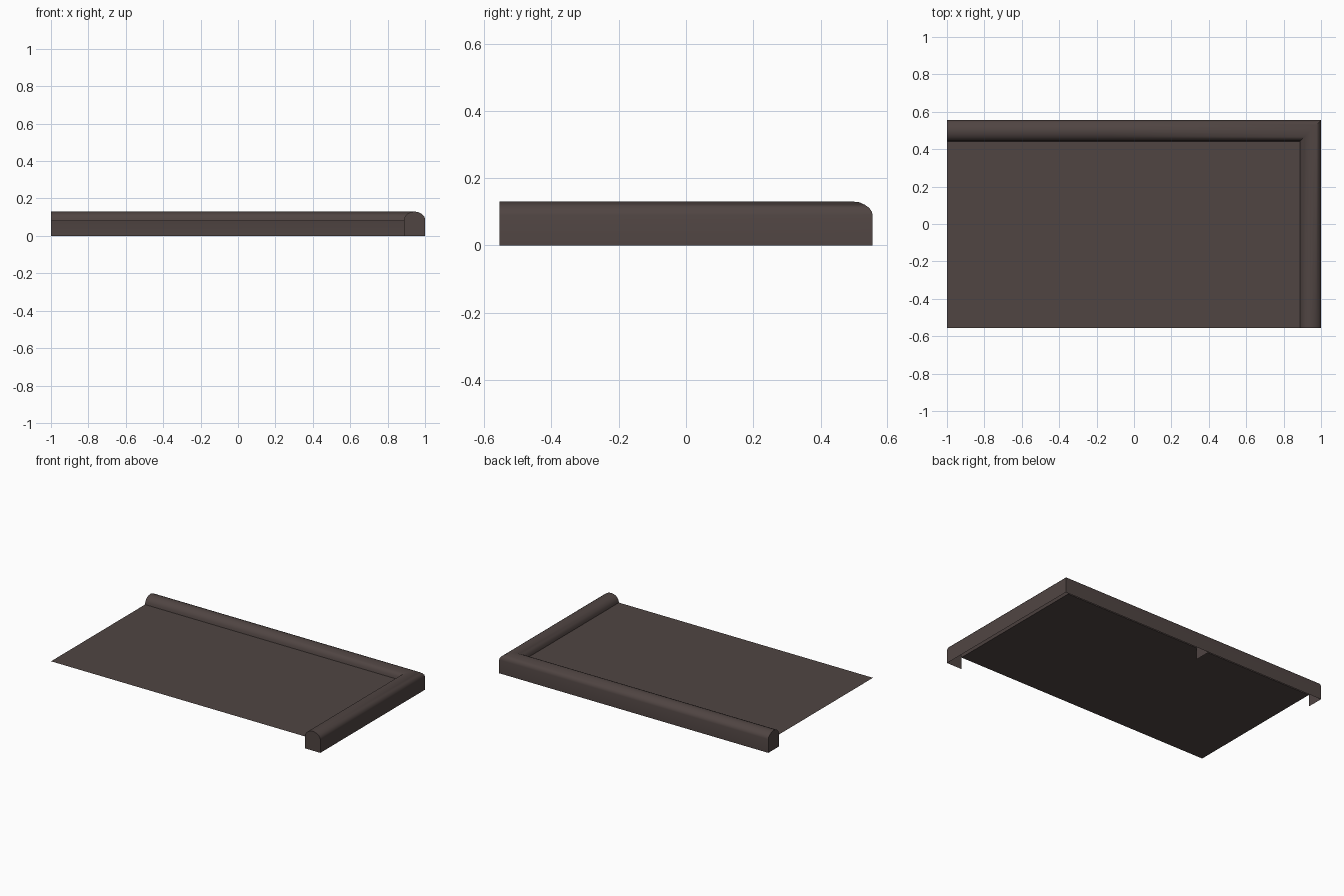
import bpy, bmesh, math

if "Cube" in bpy.data.objects:
    bpy.data.objects.remove(bpy.data.objects["Cube"])

HX, HY = 1.0, 0.555      # half extents
W, FLOOR = 0.113, 0.08   # rim width, slab height

mat = bpy.data.materials.new("dark brown")
mat.diffuse_color = (0.08, 0.059, 0.055, 1)
mat.use_nodes = True
mat.node_tree.nodes["Principled BSDF"].inputs["Base Color"].default_value = mat.diffuse_color

# rim cross-section: (distance in from the outer face, height)
PROFILE = [(0, 0), (0, 0.09), (0.003, 0.101), (0.011, 0.112), (0.024, 0.121),
           (0.040, 0.128), (0.057, 0.13), (0.074, 0.128), (0.090, 0.121),
           (0.102, 0.111), (0.110, 0.097), (W, FLOOR), (W, 0)]


def make_object(name, bm):
    me = bpy.data.meshes.new(name)
    bm.to_mesh(me)
    bm.free()
    me.materials.append(mat)
    ob = bpy.data.objects.new(name, me)
    bpy.context.collection.objects.link(ob)
    bpy.ops.object.select_all(action='DESELECT')
    ob.select_set(True)
    bpy.context.view_layer.objects.active = ob
    bpy.ops.object.shade_smooth_by_angle(angle=math.radians(35))
    return ob


def rim(name, stations, cap_end):
    """Sweep the profile through stations; the underside stays open."""
    bm = bmesh.new()
    rings = [[bm.verts.new((*st(d), z)) for d, z in PROFILE] for st in stations]
    for a, b in zip(rings, rings[1:]):
        for i in range(len(PROFILE) - 2):      # no inner wall below the slab
            bm.faces.new((a[i], a[i + 1], b[i + 1], b[i]))
    bm.faces.new(rings[0][::-1])
    if cap_end:
        bm.faces.new(rings[-1])
    loose = [v for v in bm.verts if not v.link_faces]
    bmesh.ops.delete(bm, geom=loose, context='VERTS')
    return make_object(name, bm)


def back_at(x):
    return lambda d: (x, HY - d)


def corner(d):
    return (HX - d, HY - d)


def front_end(d):
    return (HX - d, -HY)


# rounded edging: left half of the back, then the mitred corner piece
rim("back_edging", [back_at(-HX), back_at(-0.12)], False)
rim("corner_edging", [back_at(-0.12), corner, front_end], True)

# thin slab surface
bm = bmesh.new()
bm.faces.new([bm.verts.new((x, y, FLOOR)) for x, y in
              ((-HX, -HY), (HX - W, -HY), (HX - W, HY - W), (-HX, HY - W))])
make_object("slab_top", bm)
